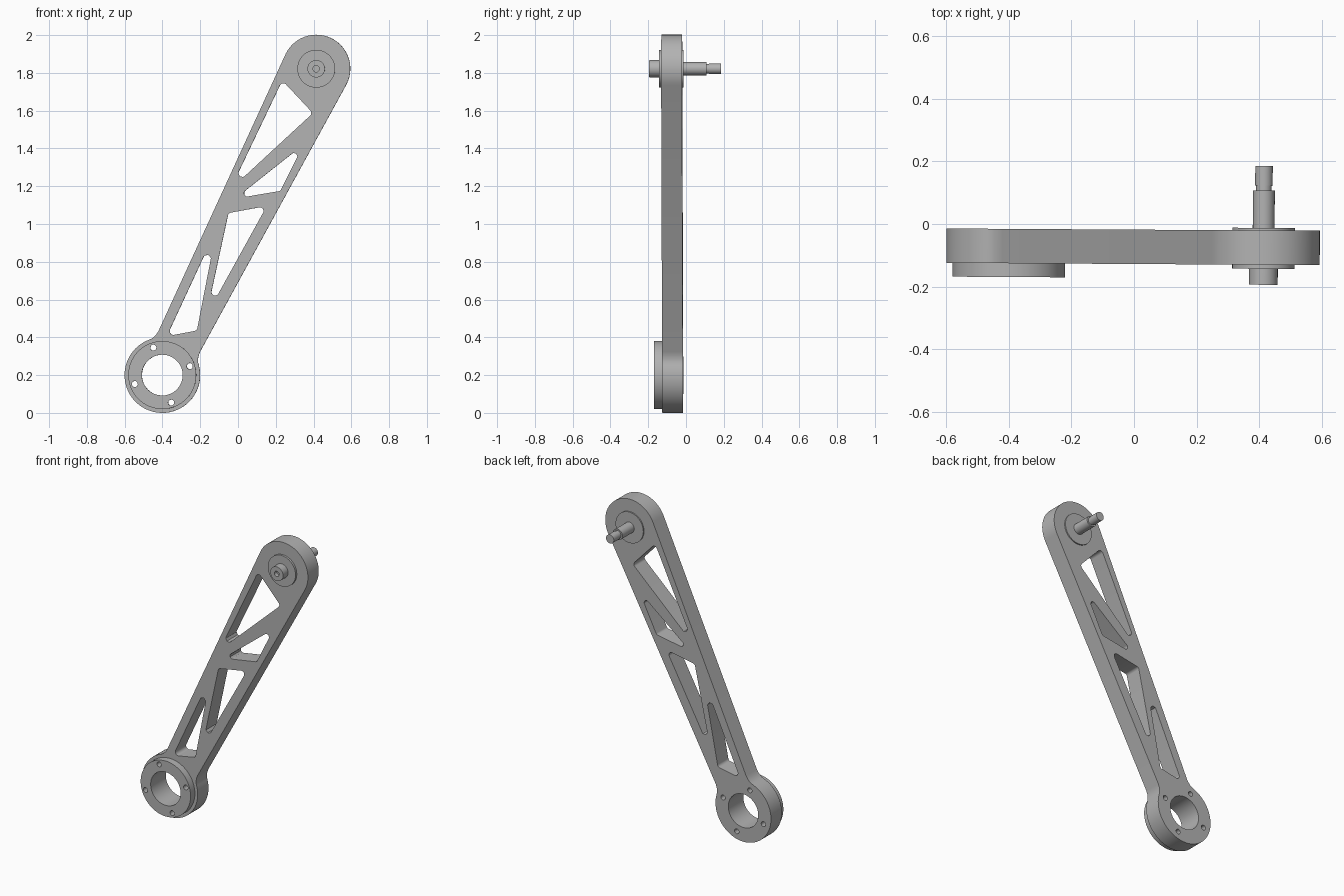
import bpy, bmesh, math
from mathutils import Vector, Matrix

if "Cube" in bpy.data.objects:
    bpy.data.objects.remove(bpy.data.objects["Cube"])

GREY = (0.45, 0.45, 0.45, 1)
metal = bpy.data.materials.new("grey metal")
metal.use_nodes = True
metal.diffuse_color = GREY
metal.node_tree.nodes["Principled BSDF"].inputs["Base Color"].default_value = GREY

HUB, TIP = Vector((-0.4, 0.2)), Vector((0.415, 1.822))
AXIS = (TIP - HUB).normalized()
SIDE = Vector((-AXIS.y, AXIS.x))
TILT = Matrix.Rotation(-0.006, 4, "Z")


def finish(bm, name):
    bmesh.ops.recalc_face_normals(bm, faces=bm.faces)
    mesh = bpy.data.meshes.new(name)
    bm.to_mesh(mesh)
    bm.free()
    mesh.transform(TILT)
    mesh.materials.append(metal)
    obj = bpy.data.objects.new(name, mesh)
    bpy.context.collection.objects.link(obj)
    bpy.ops.object.select_all(action="DESELECT")
    obj.select_set(True)
    bpy.context.view_layer.objects.active = obj
    bpy.ops.object.shade_smooth_by_angle(angle=math.radians(30))
    return obj


def circle(c, r, n=64):
    return [c + r * Vector((math.cos(a), math.sin(a)))
            for a in (2 * math.pi * i / n for i in range(n))]


def rounded(corners, r, steps=8):
    """Polygon with every corner replaced by a tangent arc."""
    out = []
    for i, p in enumerate(corners):
        a = (corners[i - 1] - p).normalized()
        b = (corners[(i + 1) % len(corners)] - p).normalized()
        half = a.angle(b) / 2
        centre = p + (a + b).normalized() * r / math.sin(half)
        start = p + a * r / math.tan(half) - centre
        end = p + b * r / math.tan(half) - centre
        for k in range(steps + 1):
            d = start.lerp(end, k / steps)
            out.append(centre + d.normalized() * r)
    return out


def plate(name, loops, y0, y1):
    """Flat plate: first loop is the outline, the rest are holes."""
    bm = bmesh.new()
    for loop in loops:
        vs = [bm.verts.new((p.x, y0, p.y)) for p in loop]
        for i, v in enumerate(vs):
            bm.edges.new((vs[i - 1], v))
    bmesh.ops.triangle_fill(bm, edges=bm.edges[:], use_beauty=True, normal=(0, -1, 0))
    res = bmesh.ops.extrude_face_region(bm, geom=bm.faces[:], use_keep_orig=True)
    moved = [g for g in res["geom"] if isinstance(g, bmesh.types.BMVert)]
    bmesh.ops.translate(bm, verts=moved, vec=(0, y1 - y0, 0))
    return finish(bm, name)


def lathe(name, profile, n=48):
    """Solid turned about the y direction through the arm tip."""
    bm = bmesh.new()
    rings = [[bm.verts.new((p.x, y, p.y)) for p in circle(TIP, r, n)]
             for r, y in profile]
    for a, b in zip(rings, rings[1:]):
        for i in range(n):
            bm.faces.new((a[i - 1], a[i], b[i], b[i - 1]))
    bm.faces.new(rings[0])
    bm.faces.new(rings[-1])
    return finish(bm, name)


# Arm outline in (along, across) coordinates measured from the hub
length = (TIP - HUB).length
lean = math.asin((0.18 - 0.115) / length)


def arc(cx, r, a0, a1, n):
    return [(cx + r * math.cos(a0 + (a1 - a0) * i / n),
             r * math.sin(a0 + (a1 - a0) * i / n)) for i in range(n + 1)]


neck = [(0.146, 0.138), (0.162, 0.13), (0.18, 0.125), (0.2, 0.123)]
hub_angle = math.radians(48)
tip_angle = math.pi / 2 + lean
outline = arc(0, 0.2, hub_angle, 2 * math.pi - hub_angle, 56)
outline += [(u, -v) for u, v in neck]
outline += arc(length, 0.18, -tip_angle, tip_angle, 40)
outline += neck[::-1]
outline = [HUB + AXIS * u + SIDE * v for u, v in outline]

# Truss windows: corner points and corner radius
windows = [
    ([(0.235, 1.76), (0.397, 1.587), (-0.04, 1.183)], 0.02),
    ([(0.347, 1.42), (0.225, 1.175), (-0.013, 1.135)], 0.017),
    ([(-0.05, 1.058), (0.153, 1.095), (-0.167, 0.516)], 0.019),
    ([(-0.112, 0.976), (-0.217, 0.436), (-0.376, 0.406)], 0.02),
]
holes = [rounded([Vector(p) for p in pts], r) for pts, r in windows]

# Bore and four bolt holes, shared by the hub and its raised ring
bore = [circle(HUB, 0.108)]
for k in range(4):
    a = math.radians(18 + 90 * k)
    bore.append(circle(HUB + 0.153 * Vector((math.cos(a), math.sin(a))), 0.016, 20))

plate("truss_arm", [outline] + holes + bore, -0.128, -0.018)
plate("hub_ring", [circle(HUB, 0.18)] + bore, -0.172, -0.128)

# Bearing flange and stepped shaft at the tip
lathe("bearing_flange", [(0.1, -0.141), (0.1, -0.01)])
lathe("stepped_shaft", [
    (0.017, -0.165), (0.017, -0.192), (0.046, -0.192), (0.046, -0.13), (0.035, -0.13),
    (0.035, 0.11), (0.025, 0.11), (0.025, 0.125), (0.028, 0.125), (0.028, 0.188)])
